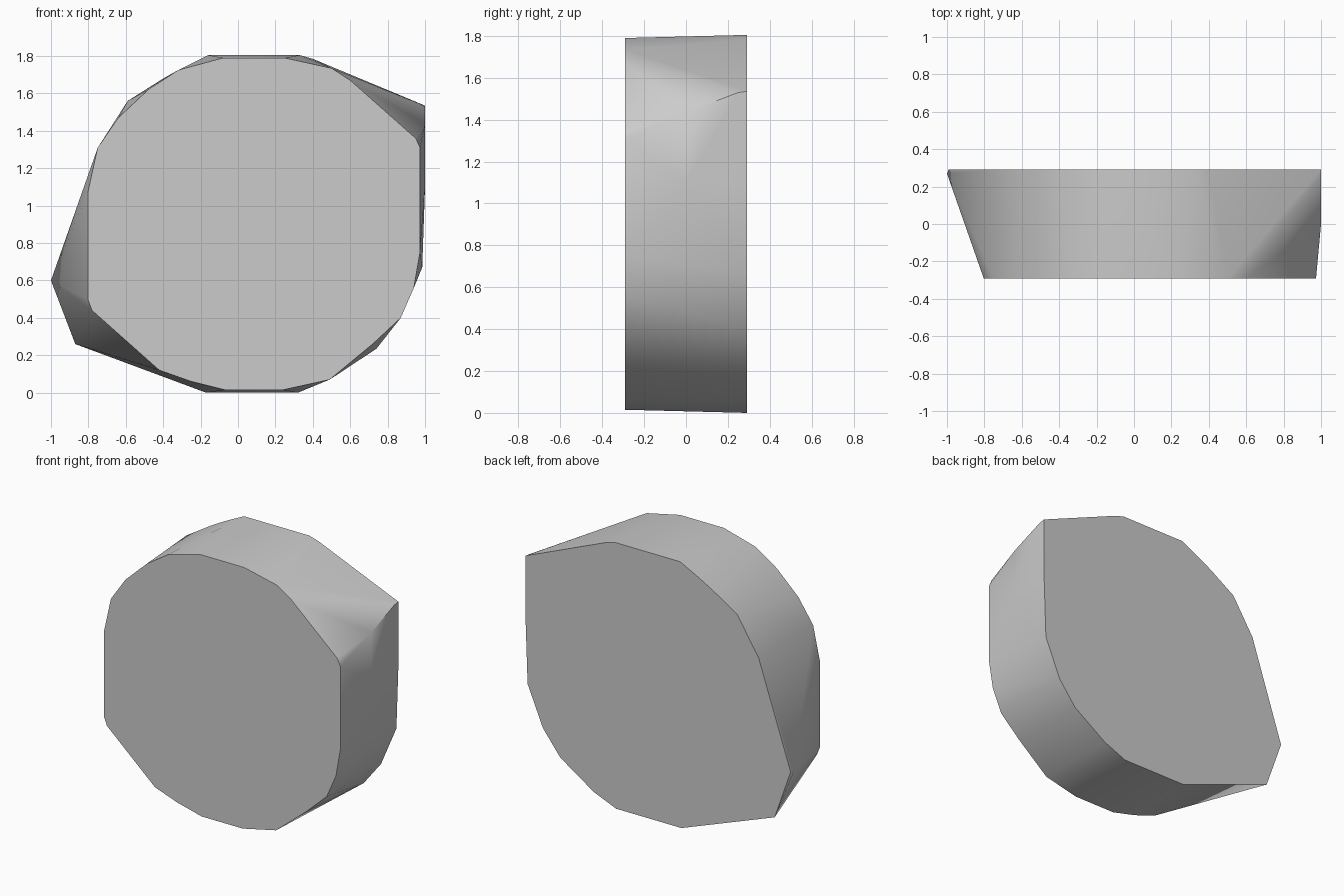
import bpy, bmesh, math

cube = bpy.data.objects.get("Cube")
if cube:
    bpy.data.objects.remove(cube, do_unlink=True)

HALF = 0.292

# Outlines as (x, z)
front = [(-0.08, 1.79), (0.25, 1.79), (0.5, 1.735), (0.6, 1.67), (0.95, 1.36),
         (0.973, 1.31), (0.973, 0.75), (0.94, 0.56), (0.87, 0.4), (0.72, 0.26),
         (0.49, 0.07), (0.24, 0.015), (-0.07, 0.015), (-0.25, 0.06), (-0.42, 0.12),
         (-0.78, 0.44), (-0.803, 0.5), (-0.803, 1.07), (-0.75, 1.31), (-0.64, 1.47),
         (-0.48, 1.62), (-0.32, 1.725)]
back = [(-0.16, 1.805), (0.33, 1.805), (0.4, 1.785), (1, 1.535), (1, 1.1),
        (0.985, 0.67), (0.87, 0.4), (0.74, 0.235), (0.49, 0.07), (0.32, 0),
        (-0.17, 0), (-0.87, 0.26), (-0.99, 0.6), (-0.75, 1.31), (-0.59, 1.56),
        (-0.4, 1.68), (-0.3, 1.735)]
# Side corners that lie between the two outlines, as (x, y, z)
corners = [(1, 0, 1.435), (1, 0.25, 1.53), (1, 0, 1.1), (-1, 0.27, 0.6)]

# Faceted block wrapped around both outlines
bm = bmesh.new()
for outline, y in ((front, -HALF), (back, HALF)):
    for x, z in outline:
        bm.verts.new((x, y, z))
for p in corners:
    bm.verts.new(p)
hull = bmesh.ops.convex_hull(bm, input=bm.verts[:])
loose = [v for v in bm.verts if not v.link_faces]
bmesh.ops.delete(bm, geom=loose, context="VERTS")
bmesh.ops.dissolve_limit(bm, angle_limit=math.radians(0.5),
                         verts=bm.verts[:], edges=bm.edges[:])
bmesh.ops.recalc_face_normals(bm, faces=bm.faces[:])
mesh = bpy.data.meshes.new("faceted_block")
bm.to_mesh(mesh)
bm.free()
block = bpy.data.objects.new("faceted_block", mesh)
bpy.context.collection.objects.link(block)

# Plain grey
grey = bpy.data.materials.new("light_grey")
grey.use_nodes = True
color = (0.6, 0.6, 0.6, 1)
grey.diffuse_color = color
grey.node_tree.nodes["Principled BSDF"].inputs["Base Color"].default_value = color
mesh.materials.append(grey)

# Smooth rim with sharp caps
bpy.ops.object.select_all(action="DESELECT")
block.select_set(True)
bpy.context.view_layer.objects.active = block
bpy.ops.object.shade_smooth_by_angle(angle=math.radians(35))
